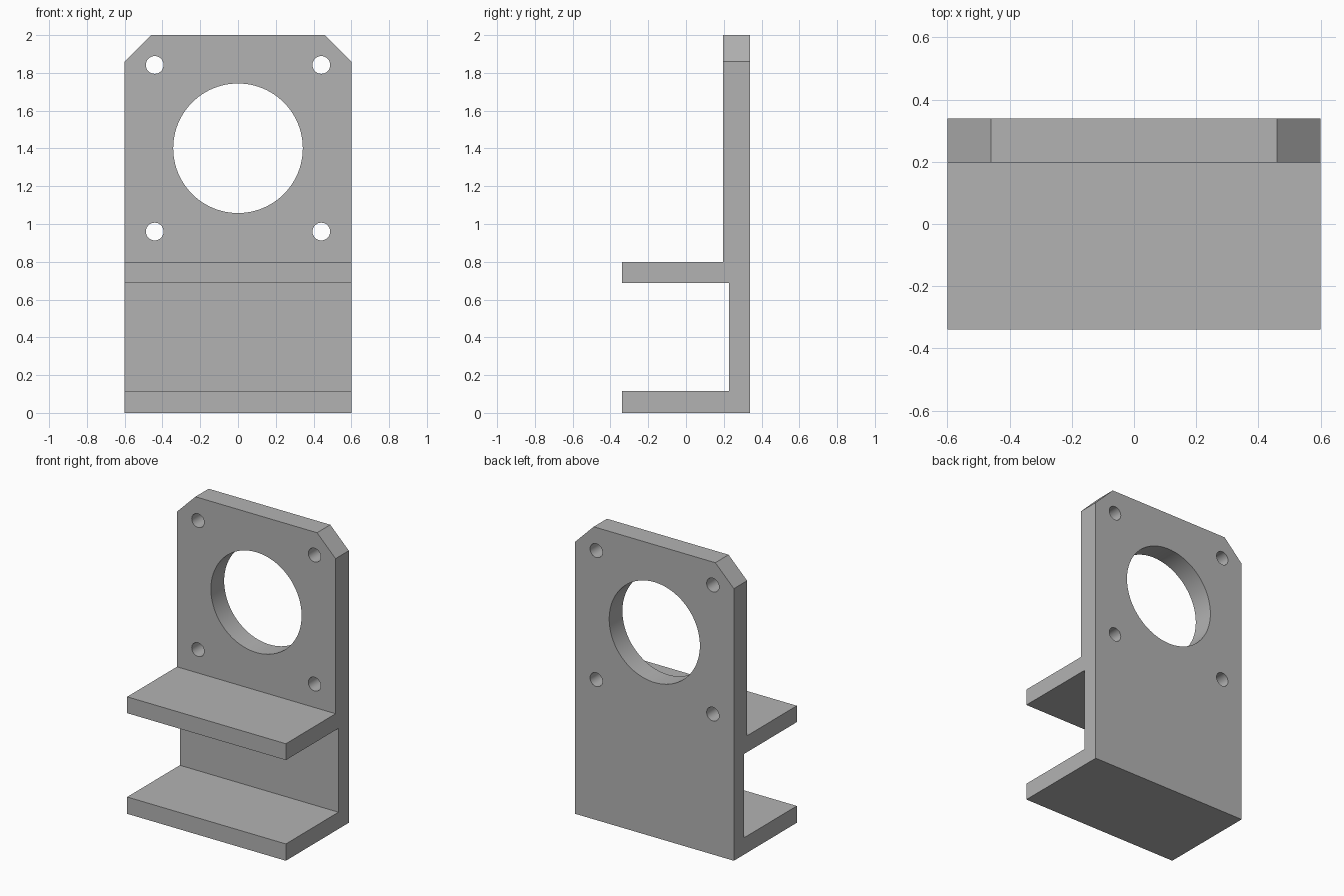
import bpy
import bmesh
from mathutils import Matrix

cube = bpy.data.objects.get("Cube")
if cube:
    bpy.data.objects.remove(cube, do_unlink=True)

HALF_WIDTH = 0.6
BACK, FRONT = 0.34, -0.34
HOLE_Z = 1.401
HOLE_SPACING = 0.441

grey = bpy.data.materials.new("plain grey")
grey.use_nodes = True
grey.diffuse_color = (0.45, 0.45, 0.45, 1)
grey.node_tree.nodes["Principled BSDF"].inputs["Base Color"].default_value = grey.diffuse_color


def make_object(name, bm):
    mesh = bpy.data.meshes.new(name)
    bmesh.ops.recalc_face_normals(bm, faces=bm.faces)
    bm.to_mesh(mesh)
    bm.free()
    mesh.materials.append(grey)
    obj = bpy.data.objects.new(name, mesh)
    bpy.context.collection.objects.link(obj)
    return obj


def add_drill(bm, x, z, radius, sides):
    turn = Matrix.Translation((x, 0.27, z)) @ Matrix.Rotation(1.5707963, 4, "X")
    bmesh.ops.create_cone(bm, cap_ends=True, segments=sides, radius1=radius,
                          radius2=radius, depth=0.4, matrix=turn)


# Side profile (y, z) of the upright plate with its two shelves
profile = [(BACK, 0), (BACK, 2), (0.197, 2), (0.197, 0.8), (FRONT, 0.8),
           (FRONT, 0.688), (0.228, 0.688), (0.228, 0.115), (FRONT, 0.115), (FRONT, 0)]
bm = bmesh.new()
side = bm.faces.new([bm.verts.new((-HALF_WIDTH, y, z)) for y, z in profile])
sweep = bmesh.ops.extrude_face_region(bm, geom=[side], use_keep_orig=True)
moved = [v for v in sweep["geom"] if isinstance(v, bmesh.types.BMVert)]
bmesh.ops.translate(bm, verts=moved, vec=(2 * HALF_WIDTH, 0, 0))

# Chamfered top corners
corners = [e for e in bm.edges
           if all(v.co.z > 1.99 for v in e.verts)
           and abs(e.verts[0].co.x - e.verts[1].co.x) < 0.01]
bmesh.ops.bevel(bm, geom=corners, offset=0.14, offset_type="OFFSET",
                segments=1, affect="EDGES")
bracket = make_object("mounting_bracket", bm)

# Large centre opening and four screw holes
bm = bmesh.new()
add_drill(bm, 0, HOLE_Z, 0.343, 96)
for sx in (-1, 1):
    for sz in (-1, 1):
        add_drill(bm, sx * HOLE_SPACING, HOLE_Z + sz * HOLE_SPACING, 0.047, 32)
drills = make_object("hole_cutter", bm)
drills.hide_render = True

cut = bracket.modifiers.new("holes", "BOOLEAN")
cut.operation = "DIFFERENCE"
cut.solver = "EXACT"
cut.object = drills

bpy.ops.object.select_all(action="DESELECT")
bracket.select_set(True)
bpy.context.view_layer.objects.active = bracket
bpy.ops.object.modifier_apply(modifier=cut.name)
bpy.data.objects.remove(drills, do_unlink=True)
bpy.ops.object.shade_smooth_by_angle(angle=0.5)
